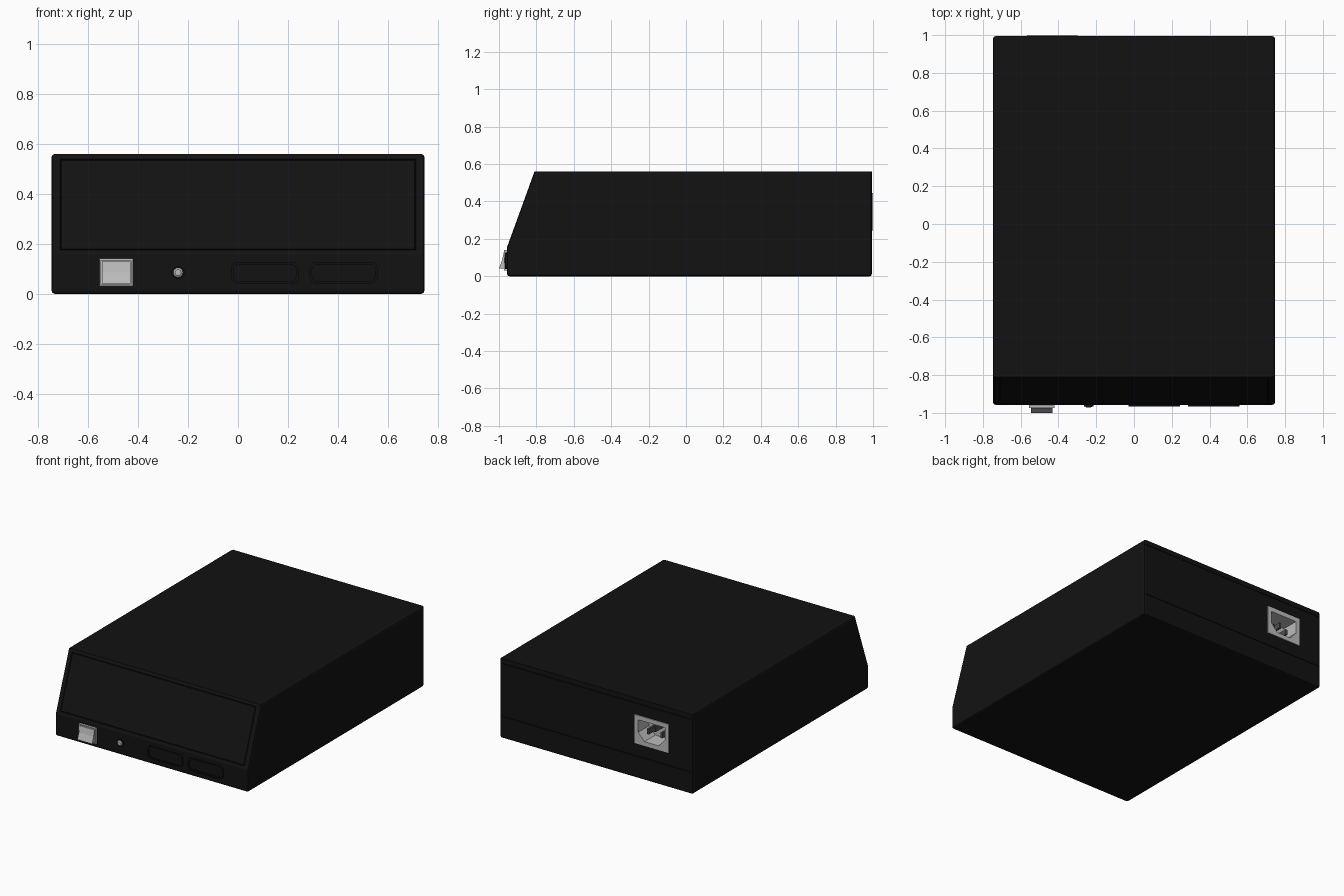
import bpy, bmesh
from mathutils import Vector

if "Cube" in bpy.data.objects:
    bpy.data.objects.remove(bpy.data.objects["Cube"])


def material(name, v):
    m = bpy.data.materials.new(name)
    m.diffuse_color = (v, v, v, 1)
    m.use_nodes = True
    m.node_tree.nodes["Principled BSDF"].inputs["Base Color"].default_value = m.diffuse_color
    return m


BLACK = material("black_case", 0.006)
DARK = material("dark_pins", 0.08)
GREY = material("light_grey", 0.5)


def make_object(name, bm, mat):
    bmesh.ops.recalc_face_normals(bm, faces=bm.faces)
    me = bpy.data.meshes.new(name)
    bm.to_mesh(me)
    bm.free()
    ob = bpy.data.objects.new(name, me)
    bpy.context.collection.objects.link(ob)
    if mat:
        me.materials.append(mat)
    return ob


def stack_mesh(loops, axis="y"):
    """Bridge equal-length outlines placed along an axis, cap both ends."""
    bm = bmesh.new()
    rows = []
    for pts, d in loops:
        rows.append([bm.verts.new((a, d, b) if axis == "y" else (d, a, b)) for a, b in pts])
    n = len(rows[0])
    for r, s in zip(rows, rows[1:]):
        for i in range(n):
            j = (i + 1) % n
            bm.faces.new((r[i], r[j], s[j], s[i]))
    bm.faces.new(rows[0])
    bm.faces.new(rows[-1])
    bmesh.ops.recalc_face_normals(bm, faces=bm.faces)
    return bm


def stack(name, loops, mat, axis="y"):
    return make_object(name, stack_mesh(loops, axis), mat)


def rounded(cx, cz, w, h, r, seg=6):
    """Rounded rectangle in x, z; with r = min(w, h) / 2 it is a pill or circle."""
    from math import cos, sin, pi
    pts = []
    for k, (sx, sz) in enumerate(((1, 1), (-1, 1), (-1, -1), (1, -1))):
        for i in range(seg + 1):
            a = (k + i / seg) * pi / 2
            pts.append((cx + sx * (w / 2 - r) + r * cos(a), cz + sz * (h / 2 - r) + r * sin(a)))
    return pts


def rect(x0, x1, z0, z1):
    return [(x0, z0), (x1, z0), (x1, z1), (x0, z1)]


# Case: extruded side profile, softened edges, grooved sloping panel
FRONT, BACK, TOP, HALF = -0.957, 0.994, 0.56, 0.747
profile = [(FRONT, 0), (BACK, 0), (BACK, TOP), (-0.81, TOP), (FRONT, 0.155)]
bm = stack_mesh([(profile, -HALF), (profile, HALF)], "x")
soft = [e for e in bm.edges if abs(e.verts[0].co.x - e.verts[1].co.x) < 0.01]
low = [e for e in bm.edges if e not in soft and max(v.co.z for v in e.verts) < 0.01]
bmesh.ops.bevel(bm, geom=soft + low, offset=0.013, segments=2, profile=0.5, affect="EDGES")
bmesh.ops.recalc_face_normals(bm, faces=bm.faces)
slope_dir = Vector((0, -0.405, 0.147)).normalized()
panel = max((f for f in bm.faces if f.normal.dot(slope_dir) > 0.98), key=lambda f: f.calc_area())
for thick, depth in ((0.03, 0), (0.004, -0.006), (0.004, 0.006)):
    bmesh.ops.inset_region(bm, faces=[panel], thickness=thick, depth=depth)
case = make_object("case", bm, BLACK)

# Openings in the back: socket pocket and two horizontal seams
SX, SZ = -0.433, 0.345
cuts = [stack("pocket_cutter", [(rect(SX - .122, SX + .122, SZ - .09, SZ + .09), y) for y in (.84, 1.1)], None)]
for z in (0.155, 0.525):
    cuts.append(stack("seam_cutter", [(rect(-.735, .735, z - .002, z + .002), y) for y in (.988, 1.1)], None))
bpy.context.view_layer.objects.active = case
for c in cuts:
    c.hide_render = True
    m = case.modifiers.new("cut", "BOOLEAN")
    m.object, m.operation, m.solver = c, "DIFFERENCE", "EXACT"
    bpy.ops.object.modifier_apply(modifier=m.name)
    bpy.data.objects.remove(c)


# Power socket: flange with a deep recess whose lower corners are cut
def six(w, h, cut_x=0.0, dz=0.0):
    mid = SZ - h * 0.12 + dz
    t, b = SZ + h / 2 + dz, SZ - h / 2 + dz
    return [(SX - w / 2, t), (SX + w / 2, t), (SX + w / 2, mid),
            (SX + w / 2 - cut_x, b), (SX - w / 2 + cut_x, b), (SX - w / 2, mid)]


stack("power_socket", [
    (six(.236, .17), .85), (six(.236, .17), BACK - .002),
    (six(.266, .2), BACK - .002), (six(.266, .2), 1.0),
    (six(.206, .14, .048), 1.0), (six(.206, .14, .048), .88)], GREY)
for i, (dx, dz) in enumerate(((-.052, -.012), (0, .018), (.052, -.012))):
    stack(f"socket_pin_{i + 1}", [(rect(SX + dx - .007, SX + dx + .007, SZ + dz - .019, SZ + dz + .019), y)
                                  for y in (.875, .965)], DARK)

# Power switch: frame and wedge-shaped rocker
KX, KZ = -0.488, 0.086
stack("switch_frame", [
    (rect(KX - .067, KX + .067, KZ - .055, KZ + .055), FRONT + .01),
    (rect(KX - .067, KX + .067, KZ - .055, KZ + .055), -.973),
    (rect(KX - .060, KX + .060, KZ - .048, KZ + .048), -.973),
    (rect(KX - .060, KX + .060, KZ - .048, KZ + .048), -.960)], GREY)
rocker = [(-.958, .042), (-1.0, .042), (-.983, .086), (-.974, .130), (-.958, .130)]
stack("switch_rocker", [(rocker, KX - .057), (rocker, KX + .057)], GREY, "x")


# Indicator lamp: dark collar and round lens
def disc(r):
    return rounded(-.24, .085, 2 * r, 2 * r, r)


stack("lamp_collar", [(disc(.026), FRONT + .01), (disc(.026), -.966),
                      (disc(.021), -.966), (disc(.021), -.960)], BLACK)
stack("lamp_lens", [(disc(.019), FRONT + .005), (disc(.019), -.966), (disc(.012), -.971)], GREY)

# Two raised port surrounds
for i, cx in enumerate((.108, .423)):
    outer, inner = rounded(cx, .084, .272, .088, .03), rounded(cx, .084, .252, .068, .024)
    stack(f"port_surround_{i + 1}", [(outer, FRONT + .01), (outer, -.967),
                                     (inner, -.967), (inner, -.960)], BLACK)
